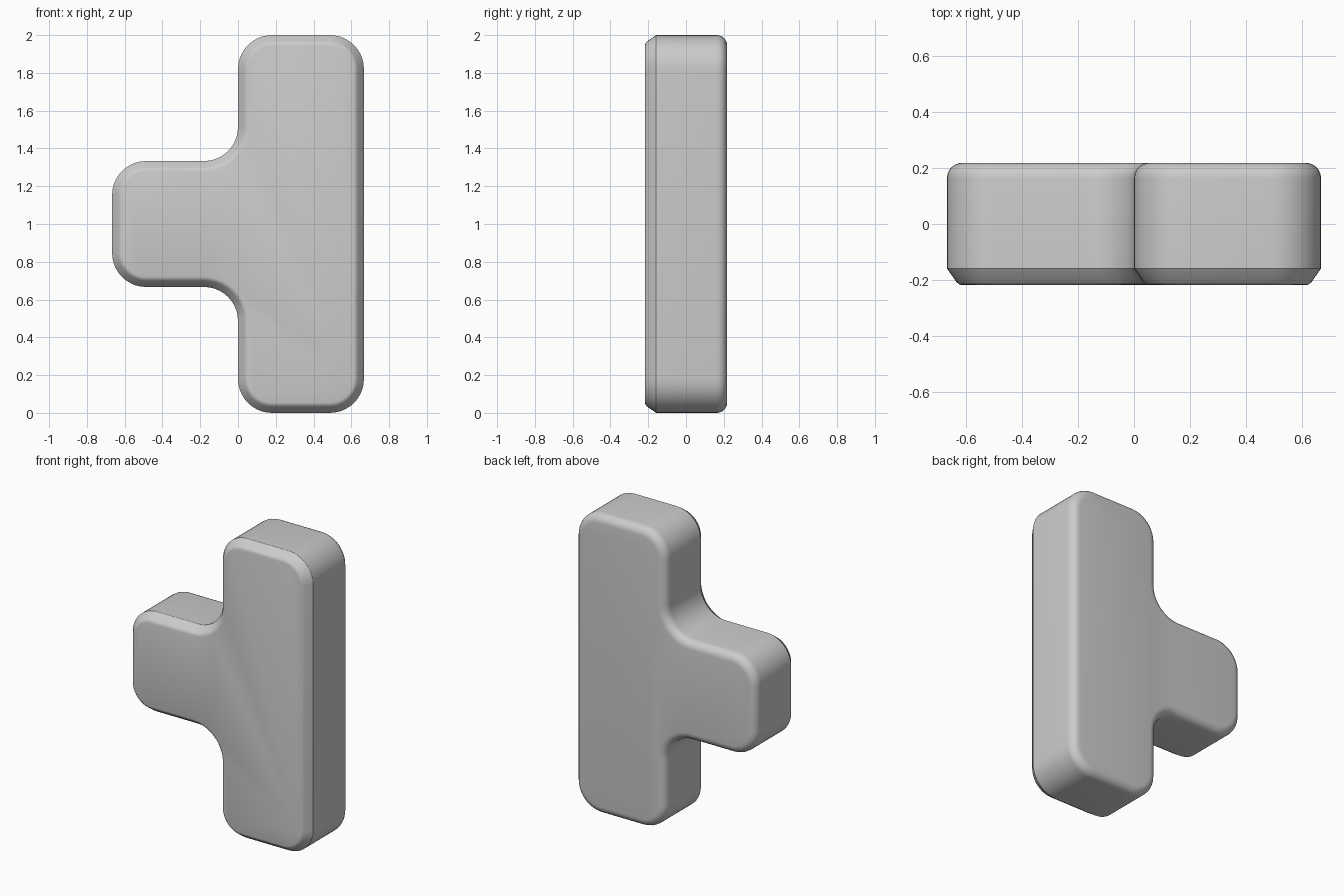
import bpy, bmesh, math
from mathutils import Vector

if "Cube" in bpy.data.objects:
    bpy.data.objects.remove(bpy.data.objects["Cube"])

R = 0.18       # corner radius of the outline
STEPS = 10     # segments per corner
W = 2 / 3

# T-shaped outline in (x, z), counter-clockwise
corners = [Vector(p) for p in [(0, 0), (W, 0), (W, 2), (0, 2),
                               (0, 2 * W), (-W, 2 * W), (-W, W), (0, W)]]


def outline(inset):
    """Rounded outline, moved inwards by inset."""
    pts = []
    for i, p in enumerate(corners):
        a = (p - corners[i - 1]).normalized()
        b = (corners[(i + 1) % len(corners)] - p).normalized()
        convex = a.x * b.y - a.y * b.x > 0
        radius = R - inset if convex else R + inset
        centre = p + (b - a) * R
        for k in range(STEPS + 1):
            t = math.pi / 2 * k / STEPS
            pts.append(centre + radius * (a * math.sin(t) - b * math.cos(t)))
    return pts


# Edge profile (inset, y): front chamfer with a soft lip, then rounded back
profile = [(0.055, -0.218), (0.043, -0.215), (0.034, -0.207), (0, -0.158)]
F = 0.055
for k in range(7):
    t = math.pi / 2 * k / 6
    profile.append((F * (1 - math.cos(t)), 0.218 - F + F * math.sin(t)))

# Solid body lofted through the profile rings
bm = bmesh.new()
rings = [[bm.verts.new((q.x, y, q.y)) for q in outline(d)] for d, y in profile]
n = len(rings[0])
for r0, r1 in zip(rings, rings[1:]):
    for i in range(n):
        j = (i + 1) % n
        bm.faces.new((r0[i], r0[j], r1[j], r1[i]))
bm.faces.new(rings[0])
bm.faces.new(rings[-1][::-1])
bmesh.ops.recalc_face_normals(bm, faces=bm.faces[:])

mesh = bpy.data.meshes.new("t_block")
bm.to_mesh(mesh)
bm.free()
block = bpy.data.objects.new("t_block", mesh)
bpy.context.collection.objects.link(block)
bpy.context.view_layer.objects.active = block
block.select_set(True)
bpy.ops.object.shade_smooth_by_angle(angle=math.radians(30))
